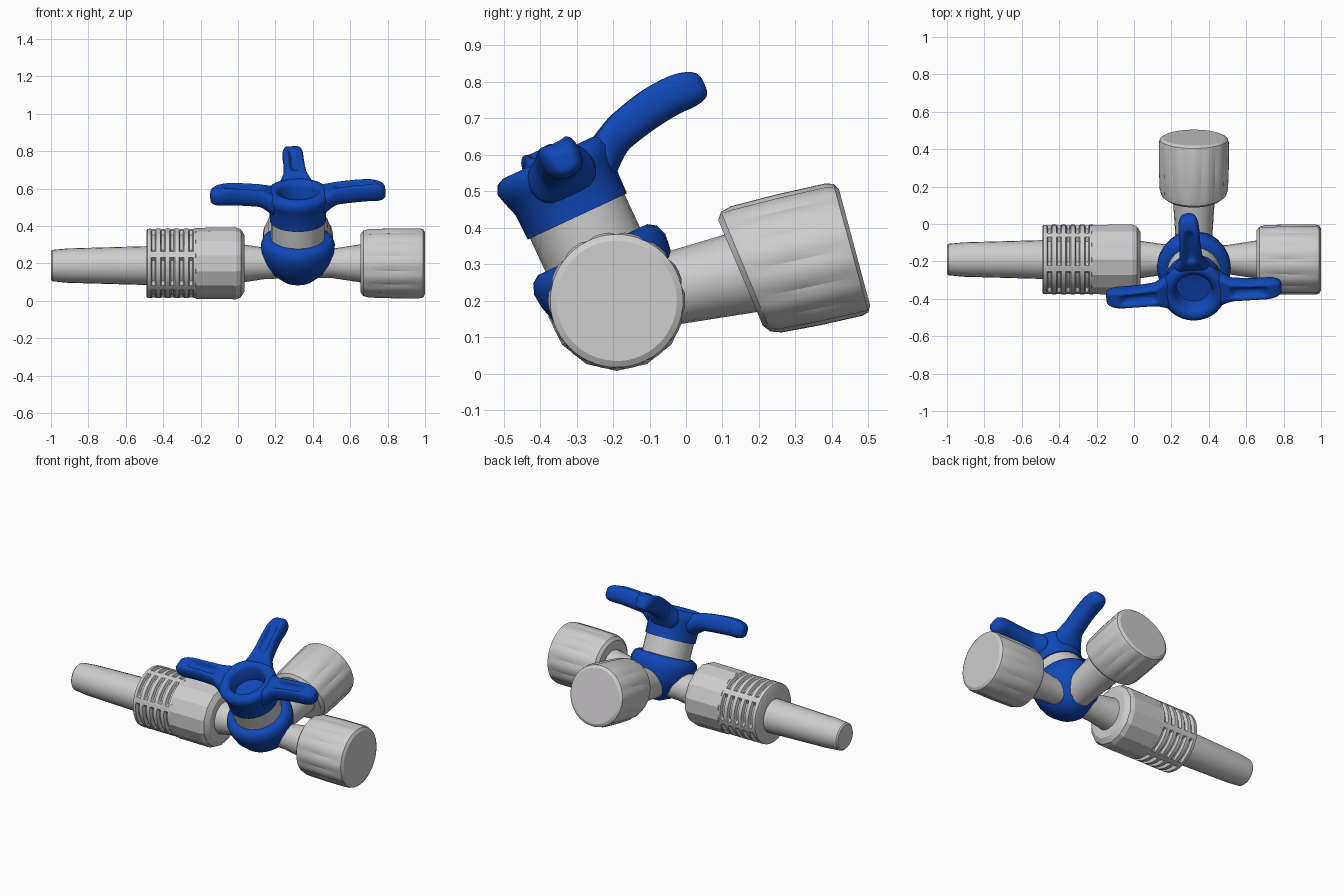
import bpy, bmesh, math
from mathutils import Matrix, Vector

if "Cube" in bpy.data.objects:
    bpy.data.objects.remove(bpy.data.objects["Cube"])


def material(name, rgb):
    m = bpy.data.materials.new(name)
    m.use_nodes = True
    m.diffuse_color = (*rgb, 1)
    node = m.node_tree.nodes["Principled BSDF"]
    node.inputs["Base Color"].default_value = (*rgb, 1)
    node.inputs["Roughness"].default_value = 0.5
    return m


GREY = material("light grey plastic", (0.62, 0.61, 0.62))
BLUE = material("blue plastic", (0.005, 0.065, 0.48))

# Frames: local Z runs along each axis of the valve
HEART = Matrix.Translation((0.32, -0.19, 0.2))
RIGHTWARD = HEART @ Matrix.Rotation(math.radians(90), 4, 'Y')
BRANCH = HEART @ Matrix.Rotation(math.radians(-77.3), 4, 'X')
HANDLE = HEART @ Matrix.Rotation(math.radians(25), 4, 'X')


def finish(name, bm, frame, mat, angle=35, subsurf=0):
    bmesh.ops.recalc_face_normals(bm, faces=bm.faces)
    mesh = bpy.data.meshes.new(name)
    bm.to_mesh(mesh)
    bm.free()
    mesh.materials.append(mat)
    obj = bpy.data.objects.new(name, mesh)
    bpy.context.collection.objects.link(obj)
    obj.matrix_world = frame
    if subsurf:
        obj.modifiers.new("Rounding", 'SUBSURF').levels = subsurf
        obj.modifiers["Rounding"].render_levels = subsurf
    bpy.ops.object.select_all(action='DESELECT')
    obj.select_set(True)
    bpy.context.view_layer.objects.active = obj
    if subsurf:
        bpy.ops.object.shade_smooth()
    else:
        bpy.ops.object.shade_smooth_by_angle(angle=math.radians(angle))
    return obj


def loft(bm, rings):
    """Skin closed rings of points and cap both ends."""
    rings = [[bm.verts.new(p) for p in ring] for ring in rings]
    for a, b in zip(rings, rings[1:]):
        for i in range(len(a)):
            j = (i + 1) % len(a)
            bm.faces.new((a[i], a[j], b[j], b[i]))
    bm.faces.new(rings[0])
    bm.faces.new(rings[-1])


def lathe(name, profile, frame, mat, n=32, radius=None, shear=None, angle=35):
    """Revolve (distance, radius) pairs; radius and shear may vary them."""
    rings = []
    for k, (t, r) in enumerate(profile):
        ring = []
        for i in range(n):
            a = math.tau * i / n
            rr = radius(k, i, r) if radius else r
            x, y = rr * math.cos(a), rr * math.sin(a)
            ring.append(Vector((x, y, t + (shear(t) * y if shear else 0))))
        rings.append(ring)
    bm = bmesh.new()
    loft(bm, rings)
    return finish(name, bm, frame, mat, angle)


# Stems leaving the valve body
lathe("right_stem", [(0, 0.075), (0.18, 0.078), (0.37, 0.107)], RIGHTWARD, GREY, 20)
lathe("left_stem", [(-0.32, 0.105), (-0.17, 0.083), (0, 0.08)], RIGHTWARD, GREY, 20)
lathe("back_stem", [(0, 0.095), (0.15, 0.1), (0.42, 0.118)], BRANCH, GREY, 20)


# Caps with narrow grip flutes
def flutes(k, i, r):
    return r * 0.965 if 2 <= k <= 4 and i % 4 == 0 else r


def cap(name, start, end, frame, shear=None):
    length = end - start
    profile = [(start, 0.155), (start + 0.015, 0.175), (start + 0.045, 0.184),
               (start + length * 0.5, 0.188), (end - 0.03, 0.188),
               (end - 0.01, 0.182), (end, 0.165)]
    lathe(name, profile, frame, GREY, 56, flutes, shear, 28)


cap("right_cap", 0.335, 0.68, RIGHTWARD)
cap("back_cap", 0.348, 0.668, BRANCH,
    lambda t: 0.18 - 0.14 * (t - 0.348) / 0.32)

# Left locking collar: faceted sleeve and interrupted thread grooves
lathe("collar_sleeve", [(-0.55, 0.18), (-0.545, 0.19), (-0.33, 0.192),
                        (-0.305, 0.182), (-0.285, 0.15)], RIGHTWARD, GREY, 14, angle=20)
threads, groove_rings = [(-0.81, 0.175), (-0.805, 0.184)], set()
for g in range(5):
    t = -0.785 + g * 0.05
    groove_rings |= {len(threads) + 1, len(threads) + 2}
    threads += [(t, 0.186), (t + 0.006, 0.186), (t + 0.021, 0.186), (t + 0.027, 0.186)]
threads += [(-0.54, 0.186)]


def thread_radius(k, i, r):
    panel = (i - 50) % 12 < 3
    return r - 0.02 if k in groove_rings and not panel else r


lathe("collar_threads", threads, RIGHTWARD, GREY, 72, thread_radius, angle=30)

# Tapered nozzle
NOZZLE = Matrix.Translation((0, 0, -0.012)) @ RIGHTWARD
lathe("nozzle", [(-1.32, 0.076), (-1.312, 0.084), (-1.23, 0.092),
                 (-0.8, 0.104), (-0.7, 0.104)], NOZZLE, GREY, 24)

# Valve body and the pale neck below the handle
lathe("valve_body", [(-0.115, 0.03), (-0.09, 0.085), (-0.04, 0.145), (0.02, 0.18),
                     (0.07, 0.194), (0.11, 0.198), (0.14, 0.187), (0.155, 0.165),
                     (0.15, 0.13)], HANDLE, BLUE, 32, angle=60)
lathe("neck_ring", [(0.1, 0.143), (0.27, 0.143)], HANDLE, GREY, 24)

# Handle hub with a recessed socket
lathe("handle_hub", [(0.255, 0.12), (0.255, 0.15), (0.33, 0.152), (0.37, 0.165),
                     (0.4, 0.173), (0.425, 0.162), (0.435, 0.14), (0.43, 0.115),
                     (0.41, 0.102), (0.33, 0.092), (0.325, 0.02)], HANDLE, BLUE, 32, angle=50)


# Handle arms: lofted bars with a channel along the top
def arm(name, degrees, lift):
    # distance, half width, underside, top, channel depth
    stations = [(0.115, 0.125, 0.28, 0.425, 0), (0.16, 0.09, 0.32, 0.44, 0),
                (0.2, 0.068, 0.345, 0.455, 0.0), (0.215, 0.066, 0.348, 0.457, 0.035),
                (0.3, 0.06, 0.355, 0.468, 0.035), (0.375, 0.06, 0.36, 0.47, 0.035),
                (0.39, 0.061, 0.36, 0.468, 0), (0.43, 0.058, 0.358, 0.462, 0),
                (0.465, 0.042, 0.37, 0.445, 0), (0.47, 0.02, 0.39, 0.42, 0)]
    section = [(-1, 0.55, 0), (-0.8, 1, 0), (-0.42, 1, 0), (-0.3, 1, 1), (0.3, 1, 1),
               (0.42, 1, 0), (0.8, 1, 0), (1, 0.55, 0), (0.75, 0, 0), (-0.75, 0, 0)]
    rings = []
    for d, w, low, high, depth in stations:
        rise = lift * min(1, max(0, (d - 0.115) / 0.2))
        rings.append([Vector((d, s * w, low + h * (high - low) + rise - c * depth))
                      for s, h, c in section])
    bm = bmesh.new()
    loft(bm, rings)
    turn = Matrix.Rotation(math.radians(degrees), 4, 'Z')
    finish(name, bm, HANDLE @ turn, BLUE, subsurf=2)


for name, degrees, lift in (("right_arm", 4, 0), ("back_arm", 94, 0.03), ("left_arm", 184, 0)):
    arm(name, degrees, lift)
